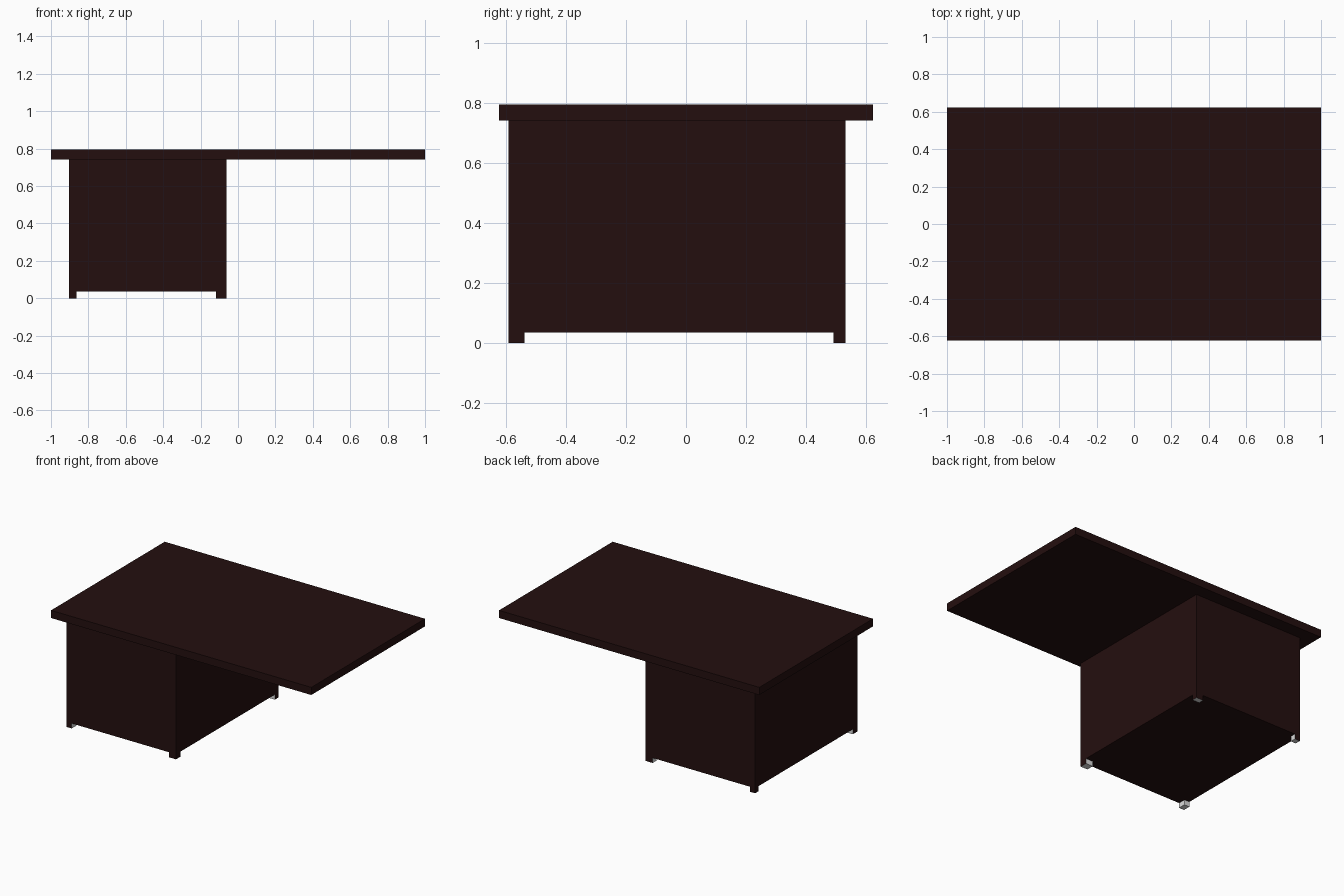
import bpy, bmesh

if "Cube" in bpy.data.objects:
    bpy.data.objects.remove(bpy.data.objects["Cube"])


def material(name, rgb):
    m = bpy.data.materials.new(name)
    m.diffuse_color = (*rgb, 1.0)
    m.use_nodes = True
    m.node_tree.nodes["Principled BSDF"].inputs["Base Color"].default_value = m.diffuse_color
    return m


WOOD = material("dark mahogany", (0.0175, 0.0046, 0.0046))
GREY = material("light grey", (0.7, 0.7, 0.7))


def box(name, lo, hi, mats):
    """Axis-aligned box between two corners."""
    bm = bmesh.new()
    bmesh.ops.create_cube(bm, size=1.0)
    for v in bm.verts:
        for i in range(3):
            v.co[i] = lo[i] if v.co[i] < 0 else hi[i]
    bm.normal_update()
    me = bpy.data.meshes.new(name)
    bm.to_mesh(me)
    bm.free()
    for m in mats:
        me.materials.append(m)
    ob = bpy.data.objects.new(name, me)
    bpy.context.collection.objects.link(ob)
    return ob


X0, X1 = -0.904, -0.062     # cabinet extents
Y0, Y1 = -0.592, 0.533
Z_FOOT, Z_TOP, Z_MAX = 0.035, 0.743, 0.796

# Table top and offset cabinet
box("table_top", (-1, -0.624, Z_TOP), (1, 0.624, Z_MAX), [WOOD])
box("cabinet", (X0, Y0, Z_FOOT), (X1, Y1, Z_TOP), [WOOD])

# Feet: wood on the outer sides, grey on the inner sides and bottom
for xn, xa, xb, sx in (("left", X0, X0 + 0.04, -1), ("right", X1 - 0.055, X1, 1)):
    for yn, ya, yb, sy in (("front", Y0, Y0 + 0.052, -1), ("back", Y1 - 0.04, Y1, 1)):
        foot = box(f"{yn}_{xn}_foot", (xa, ya, 0), (xb, yb, Z_FOOT), [WOOD, GREY])
        for f in foot.data.polygons:
            n = f.normal
            inner = n.x * sx < -0.5 or n.y * sy < -0.5 or n.z < -0.5
            f.material_index = 1 if inner else 0
